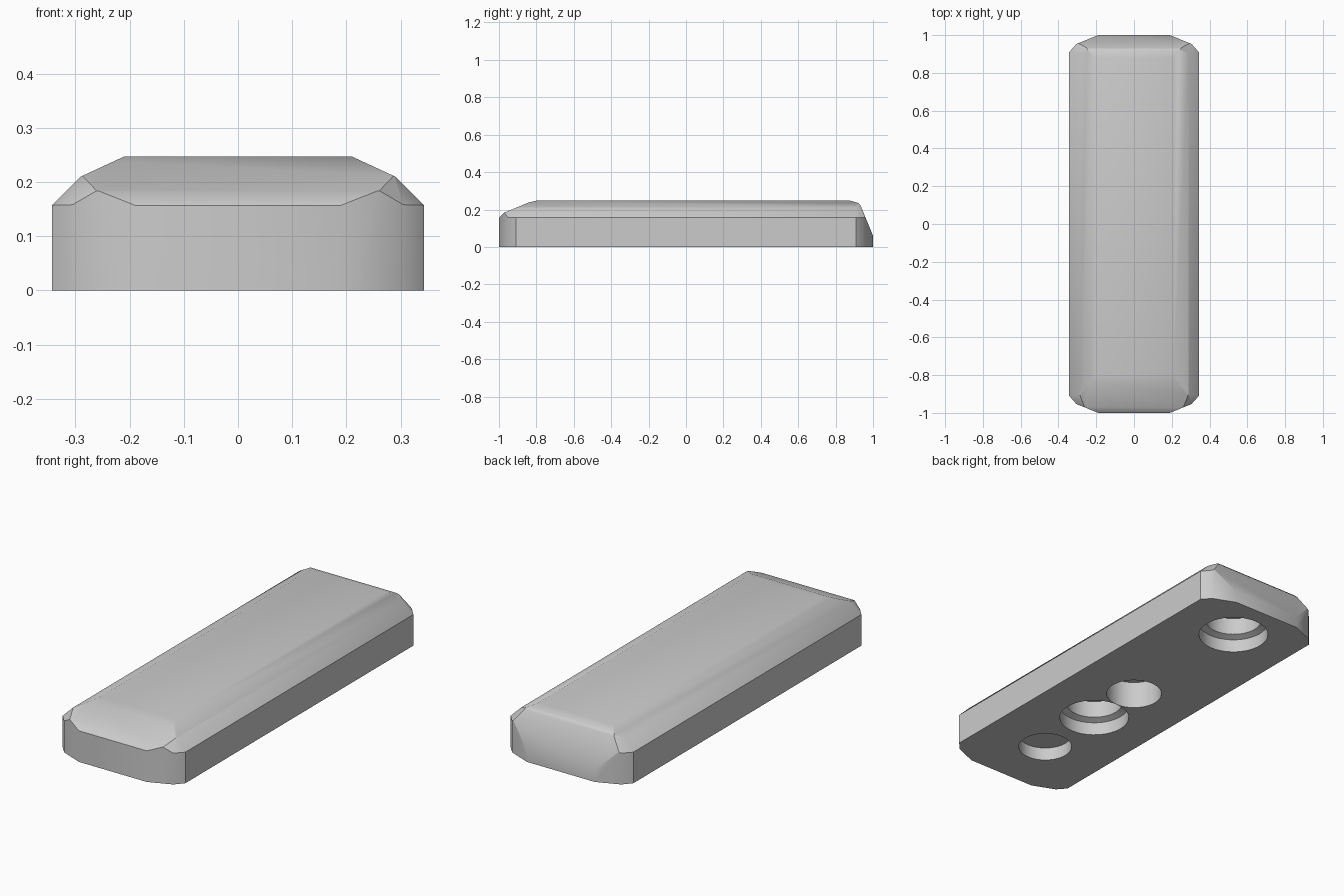
import bpy
import bmesh
import math
from mathutils import Vector, Matrix

cube = bpy.data.objects.get("Cube")
if cube:
    bpy.data.objects.remove(cube)

HALF_W, HALF_L, HEIGHT = 0.343, 1.0, 0.247

grey = bpy.data.materials.new("plain grey")
grey.use_nodes = True
grey.diffuse_color = (0.6, 0.6, 0.6, 1)
grey.node_tree.nodes["Principled BSDF"].inputs["Base Color"].default_value = (0.6, 0.6, 0.6, 1)


def make_object(name, bm):
    bmesh.ops.recalc_face_normals(bm, faces=bm.faces)
    mesh = bpy.data.meshes.new(name)
    bm.to_mesh(mesh)
    bm.free()
    mesh.materials.append(grey)
    obj = bpy.data.objects.new(name, mesh)
    bpy.context.collection.objects.link(obj)
    return obj


def slice_off(bm, point, normal):
    """Remove everything on the normal side of a plane and cap the cut."""
    cut = bmesh.ops.bisect_plane(bm, geom=bm.verts[:] + bm.edges[:] + bm.faces[:], dist=1e-5,
                                 plane_co=point, plane_no=normal, clear_outer=True)
    edges = [e for e in cut["geom_cut"] if isinstance(e, bmesh.types.BMEdge) and e.is_boundary]
    if edges:
        bmesh.ops.contextual_create(bm, geom=edges)


def slice_profile(bm, points, axes):
    """Bevel the block along a profile drawn in the plane of two axes."""
    for (a0, b0), (a1, b1) in zip(points, points[1:]):
        point, normal = Vector(), Vector()
        point[axes[0]], point[axes[1]] = a0, b0
        normal[axes[0]], normal[axes[1]] = b1 - b0, a0 - a1
        if normal.dot(point - Vector((0, 0, 0.1))) < 0:
            normal.negate()
        slice_off(bm, point, normal.normalized())


# Main block, shaped by its plan, cross-section and end profiles
bm = bmesh.new()
bmesh.ops.create_cube(bm, size=1, matrix=Matrix.Translation((0, 0, HEIGHT / 2))
                      @ Matrix.Diagonal((2 * HALF_W, 2 * HALF_L, HEIGHT, 1)))
plan = [(HALF_W, 0.91), (0.305, 0.953), (0.19, HALF_L)]
section = [(HALF_W, 0.157), (0.29, 0.21), (0.21, HEIGHT)]
front_end = [(-HALF_L, 0.157), (-0.973, 0.183), (-0.84, 0.238), (-0.8, HEIGHT)]
back_end = [(HALF_L, 0.06), (0.933, 0.222), (0.92, 0.235), (0.88, HEIGHT)]
for sx in (-1, 1):
    slice_profile(bm, [(sx * x, z) for x, z in section], (0, 2))
    for sy in (-1, 1):
        slice_profile(bm, [(sx * x, sy * y) for x, y in plan], (0, 1))
slice_profile(bm, front_end, (1, 2))
slice_profile(bm, back_end, (1, 2))

# Small slanted facet on each upper corner
for sx in (-1, 1):
    for sy in (-1, 1):
        slice_off(bm, Vector((sx * HALF_W, sy * 0.91, 0.157)),
                  Vector((sx * 0.76, sy * 0.65, 0.85)).normalized())
bmesh.ops.remove_doubles(bm, verts=bm.verts, dist=1e-4)
body = make_object("bar_body", bm)


def drill(y, profile):
    """Cut a round blind hole into the underside from (radius, z) steps."""
    bm = bmesh.new()
    sides = 48
    rings = [[bm.verts.new((r * math.cos(math.tau * i / sides),
                            y + r * math.sin(math.tau * i / sides), z))
              for i in range(sides)] for r, z in profile]
    for low, high in zip(rings, rings[1:]):
        for i in range(sides):
            j = (i + 1) % sides
            bm.faces.new((low[i], low[j], high[j], high[i]))
    bm.faces.new(rings[0])
    bm.faces.new(rings[-1])
    cutter = make_object("hole_cutter", bm)
    cutter.hide_render = True
    mod = body.modifiers.new("hole", "BOOLEAN")
    mod.operation, mod.solver, mod.object = "DIFFERENCE", "EXACT", cutter
    bpy.ops.object.modifier_apply(modifier=mod.name)
    bpy.data.objects.remove(cutter)


# Underside holes: two stepped, one deep, one shallow
bpy.ops.object.select_all(action="DESELECT")
body.select_set(True)
bpy.context.view_layer.objects.active = body
for y in (0.75, -0.3):
    drill(y, [(0.167, -0.05), (0.167, 0.067), (0.135, 0.08), (0.135, 0.167)])
drill(0.0, [(0.133, -0.05), (0.133, 0.14)])
drill(-0.67, [(0.128, -0.05), (0.128, 0.067)])

bpy.ops.object.shade_smooth_by_angle(angle=math.radians(30))
